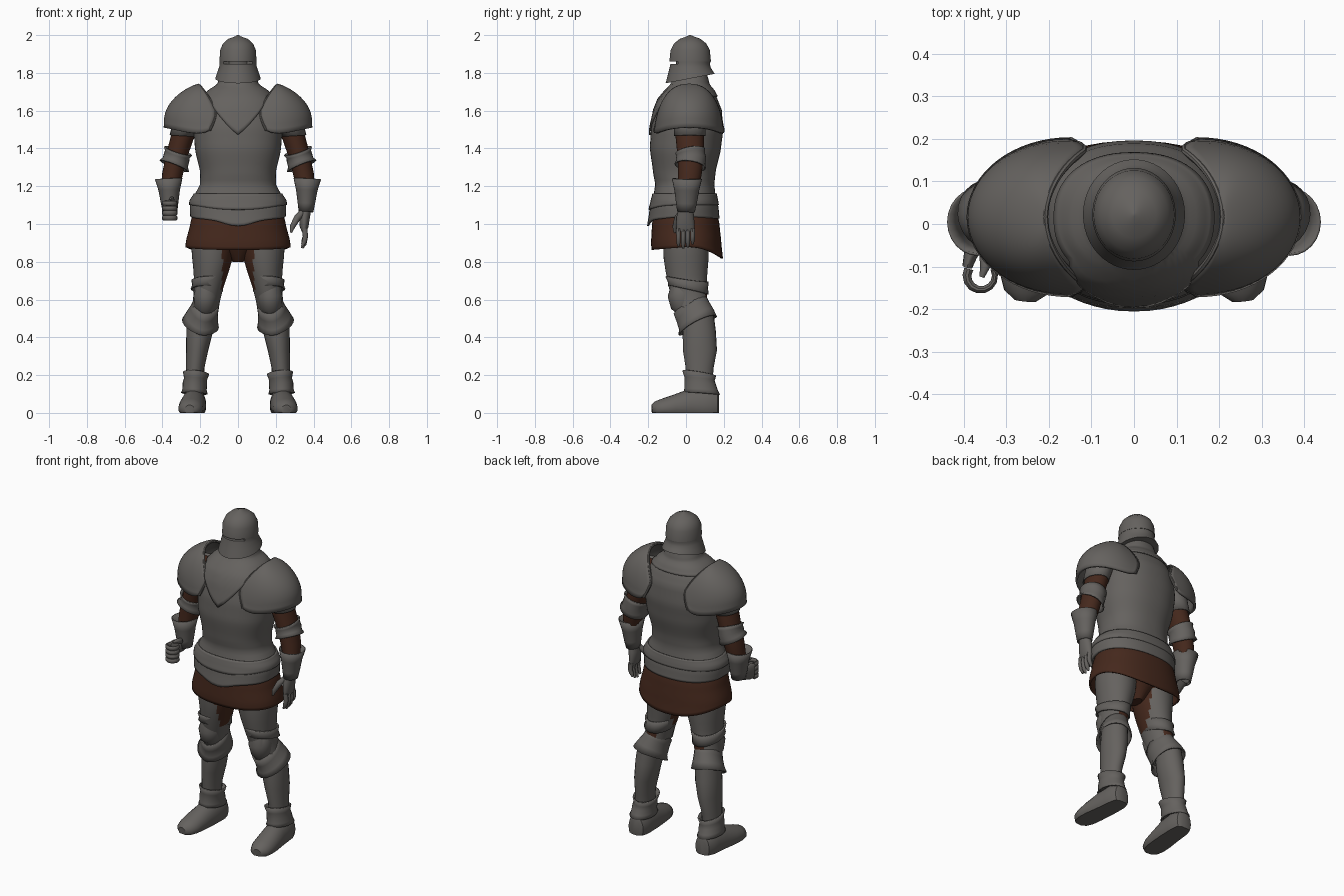
import bpy, bmesh, math
from mathutils import Vector

cube = bpy.data.objects.get("Cube")
if cube:
    bpy.data.objects.remove(cube, do_unlink=True)


def material(name, rgb):
    m = bpy.data.materials.new(name)
    m.use_nodes = True
    m.diffuse_color = (*rgb, 1)
    bsdf = m.node_tree.nodes["Principled BSDF"]
    bsdf.inputs["Base Color"].default_value = (*rgb, 1)
    bsdf.inputs["Roughness"].default_value = 0.6
    return m


STEEL = material("dark steel", (0.13, 0.122, 0.114))
CLOTH = material("brown cloth", (0.06, 0.0215, 0.012))


def loft(name, rings, mat=STEEL, cap=True, closed=True, thick=0, paint=None):
    """Skin a list of point rings; paint(face) picks faces for the cloth colour."""
    bm = bmesh.new()
    rows = [[bm.verts.new(p) for p in r] for r in rings]
    n = len(rows[0])
    for a, b in zip(rows, rows[1:]):
        for i in range(n if closed else n - 1):
            j = (i + 1) % n
            bm.faces.new((a[i], a[j], b[j], b[i]))
    if cap:
        bm.faces.new(rows[0])
        bm.faces.new(rows[-1])
    bmesh.ops.remove_doubles(bm, verts=bm.verts, dist=0.0002)
    bmesh.ops.recalc_face_normals(bm, faces=bm.faces)
    bm.normal_update()
    if paint:
        for f in bm.faces:
            f.material_index = int(paint(f))
    mesh = bpy.data.meshes.new(name)
    bm.to_mesh(mesh)
    bm.free()
    ob = bpy.data.objects.new(name, mesh)
    bpy.context.collection.objects.link(ob)
    mesh.materials.append(mat)
    if paint:
        mesh.materials.append(CLOTH)
    if thick:
        mod = ob.modifiers.new("plate thickness", "SOLIDIFY")
        mod.thickness, mod.offset = thick, 0
    bpy.ops.object.select_all(action="DESELECT")
    ob.select_set(True)
    bpy.context.view_layer.objects.active = ob
    bpy.ops.object.shade_smooth_by_angle(angle=math.radians(40))


def tube(name, pts, side=1, ref=(0, 1, 0), segs=24, warp=None, **kw):
    """Limb through (x, y, z, radius a, radius b), on either side of the body."""
    c = [Vector(p[:3]) for p in pts]
    rings = []
    for i, p in enumerate(pts):
        t = (c[min(i + 1, len(c) - 1)] - c[max(i - 1, 0)]).normalized()
        u = Vector(ref).cross(t).normalized()
        v = t.cross(u)
        ring = []
        for k in range(segs):
            a = math.tau * k / segs
            q = c[i] + u * p[3] * math.cos(a) + v * p[4] * math.sin(a)
            if warp:
                q = warp(q)
            ring.append((q.x * side, q.y, q.z))
        rings.append(ring)
    loft(name, rings, **kw)


def sample(profile, z):
    z = min(max(z, profile[0][0]), profile[-1][0])
    for a, b in zip(profile, profile[1:]):
        if z <= b[0]:
            t = (z - a[0]) / (b[0] - a[0])
            t = t * t * (3 - 2 * t) * 0.4 + t * 0.6
            return [a[k] + (b[k] - a[k]) * t for k in (1, 2, 3)]


def shell(name, profile, low, high, grow=0, rows=12, segs=56, cap=False, **kw):
    """Body wrap between heights low(angle) and high; angle 0 is the front."""
    rings = []
    for r in range(rows + 1):
        ring = []
        for k in range(segs):
            a = math.tau * k / segs
            z = low(a) + (high - low(a)) * r / rows
            rx, yf, yb = sample(profile, z)
            s, c = math.sin(a), math.cos(a)
            mid, ry = (yf + yb) / 2, (yb - yf) / 2
            ring.append((math.copysign(abs(s) ** 0.88, s) * (rx + grow),
                         mid - math.copysign(abs(c) ** 0.88, c) * (ry + grow), z))
        rings.append(ring)
    loft(name, rings, cap=cap, **kw)


# Body: height, half width, front y, back y
TORSO = [(.97, .245, -.205, .18), (1.08, .252, -.19, .17), (1.12, .25, -.18, .163), (1.16, .226, -.17, .155),
         (1.21, .201, -.163, .15), (1.27, .2, -.174, .156), (1.4, .228, -.191, .185),
         (1.5, .235, -.186, .197), (1.6, .22, -.166, .19), (1.66, .195, -.143, .168),
         (1.7, .155, -.11, .145), (1.74, .1, -.07, .115), (1.8, .075, -.05, .1)]
SKIRT = [(.8, .28, -.172, .192), (.9, .272, -.18, .182), (1.0, .248, -.175, .172),
         (1.08, .225, -.16, .155)]
back = lambda a: max(0, -math.cos(a))
front = lambda a: max(0, math.cos(a))

shell("breastplate", TORSO, lambda a: 1.1, 1.8, rows=32, cap=True)
shell("gorget", TORSO, lambda a: 1.675 if math.cos(a) < 0 else 1.472 + .203 * min(1, abs(math.sin(a)) * 1.3),
      1.79, .006, thick=.008)
shell("upper_fauld", TORSO, lambda a: 1.1 - .025 * front(a) ** 3, 1.16, .003, rows=6, thick=.01)
shell("lower_fauld", TORSO, lambda a: 1.04 - .02 * front(a) - .03 * math.exp(-(math.sin(a) / .35) ** 2)
      * front(a) - .012 * back(a), 1.12, -.002, rows=8, thick=.01)
shell("skirt", SKIRT, lambda a: .878 - .015 * front(a) - .06 * back(a) ** 2, 1.07, mat=CLOTH, thick=.01)
tube("breeches", [(0, 0, 1.06, .2, .14), (0, 0, .95, .2, .13), (0, .01, .86, .085, .09), (0, .01, .8, .03, .05)],
     mat=CLOTH)

# Helmet: front is pushed in along the eye slit, rim rises toward the back
HELM = [(1.745, .12, .13), (1.79, .11, .118), (1.83, .1, .108), (1.847, .097, .105),
        (1.847, .097, .105), (1.86, .097, .107), (1.86, .098, .11), (1.92, .095, .104),
        (1.955, .08, .086), (1.98, .052, .055), (1.992, .018, .022), (2.0, .003, .004)]
rings = []
for i, (z, rx, ry) in enumerate(HELM):
    ring = []
    for k in range(48):
        a = math.tau * k / 48
        slit = .7 if i in (4, 5) and math.cos(a) > .62 else 1
        lift = .05 * (1 - math.cos(a)) / 2 * max(0, (1.83 - z) / .085)
        ring.append((rx * math.sin(a) * slit, .022 - ry * math.cos(a) * slit, z + lift))
    rings.append(ring)
loft("helmet", rings)


def pauldron(side, label):
    """Dome with a long ridge; its open inner edge bulges over the chest."""
    rings = []
    for r in range(15):
        e = r / 14 * math.pi / 2
        s, c = math.sin(e), max(math.cos(e), .002)
        reach = 90 + 17 * min(1, s / .4)
        lip = 1.03 if r == 0 else 1
        ring = []
        for k in range(33):
            t = -1 + k / 16
            a = math.radians(reach * t)
            z0 = 1.457 + .053 * max(0, math.cos(a)) + .04 * t ** 8
            ring.append((side * (.15 + .06 * s + .23 * lip * c ** 1.6 * math.cos(a)),
                         .016 + .176 * lip * c ** .85 * math.sin(a), z0 + (1.735 - z0) * s))
        rings.append(ring)
    loft(label + "pauldron", rings, cap=False, closed=False, thick=.014)
    rim = [ring[0] for ring in rings[:-1]] + [ring[-1] for ring in rings[::-1]]
    tube(label + "pauldron_rim", [(side * p[0], p[1], p[2], .008, .008) for p in rim],
         side, ref=(1, 0, 0), segs=8)


def thigh_cloth(f):
    """Bare cloth tapering down the inner thigh, and behind the knee."""
    p, n = f.calc_center_median(), f.normal
    inward = n.x * math.copysign(1, p.x)
    return inward + .2 * n.y < -.55 - (.87 - p.z) * 1.9 or (.6 < p.z < .65 and n.y > .8)


for side, label in ((1, "left_"), (-1, "right_")):
    pauldron(side, label)
    # Arms
    tube(label + "sleeve", [(.25, .02, 1.6, .07, .08), (.295, .02, 1.46, .06, .075),
         (.325, .025, 1.36, .056, .07), (.348, .02, 1.26, .054, .062), (.365, .005, 1.15, .042, .05)],
         side, mat=CLOTH)
    tube(label + "upper_arm_plate", [(.25, .02, 1.61, .075, .085), (.28, .02, 1.52, .068, .082),
         (.296, .02, 1.468, .066, .081)], side, cap=False, thick=.006,
         warp=lambda q: q + Vector((0, 0, -.25 * (q.x - .29))))
    tube(label + "elbow_guard", [(.317, .022, 1.388, .072, .076), (.321, .025, 1.37, .063, .072),
         (.326, .027, 1.348, .065, .076), (.332, .025, 1.325, .065, .074), (.338, .022, 1.305, .078, .08)],
         side, cap=False, thick=.008, warp=lambda q: q + Vector((0, 0, .1 * (q.x - .325))))
    tube(label + "gauntlet_cuff", [(.367, .005, 1.24, .07, .077), (.364, .004, 1.18, .054, .063),
         (.362, .002, 1.11, .043, .052), (.36, 0, 1.065, .036, .044)], side, thick=.006, cap=False)
    # Legs
    tube(label + "thigh", [(.13, 0, .99, .11, .118), (.134, 0, .88, .113, .12), (.137, .001, .82, .107, .119),
         (.143, .003, .76, .095, .112), (.149, .006, .715, .086, .106), (.155, .01, .67, .077, .1),
         (.17, .025, .58, .07, .09), (.19, .05, .5, .07, .085)], side, segs=40, paint=thigh_cloth)
    tube(label + "upper_knee_plate", [(.157, .005, .71, .086, .112), (.16, .01, .68, .078, .102),
         (.165, .012, .655, .083, .104)], side, cap=False, thick=.01,
         warp=lambda q: q + Vector((0, 0, -.15 * (q.x - .16) - .3 * q.y)))
    tube(label + "knee_cap", [(.167, -.01, .7, .02, .02), (.168, -.018, .675, .052, .06),
         (.17, -.02, .62, .066, .077), (.173, -.012, .565, .06, .068), (.178, 0, .53, .04, .04)], side)
    tube(label + "lower_knee_plate", [(.167, .018, .595, .066, .085), (.178, .035, .55, .071, .086),
         (.192, .055, .5, .083, .092), (.199, .062, .465, .096, .1)], side, cap=False, thick=.008,
         warp=lambda q: q + Vector((0, 0, .3 * (q.y - .06) + .12 * (abs(q.x - .19) - .05))))
    tube(label + "greave", [(.195, .065, .53, .068, .08), (.204, .07, .43, .07, .088), (.217, .074, .33, .058, .09),
         (.227, .072, .24, .049, .074), (.23, .07, .12, .05, .068)], side)
    tube(label + "ankle_guard", [(.222, .07, .212, .066, .086), (.225, .072, .18, .057, .076),
         (.228, .075, .155, .061, .081), (.23, .08, .125, .06, .086), (.231, .083, .105, .067, .094)],
         side, cap=False, thick=.008, warp=lambda q: q + Vector((0, 0, -.22 * (q.y - .07))))
    # Sole is flattened against the ground
    tube(label + "boot", [(.227, .174, .04, .03, .055), (.227, .165, .04, .048, .075), (.229, .13, .04, .06, .088),
         (.231, .09, .04, .063, .095), (.236, .02, .038, .066, .088), (.245, -.06, .03, .069, .066),
         (.25, -.12, .022, .066, .054), (.254, -.16, .018, .052, .043), (.256, -.18, .016, .026, .026)],
         side, ref=(0, 0, 1), warp=lambda q: Vector((q.x, q.y, max(q.z, 0))))

# Open left hand
tube("left_palm", [(.36, 0, 1.09, .03, .036), (.352, -.003, 1.04, .029, .046), (.35, -.003, .985, .023, .048),
     (.35, -.003, .96, .013, .044)])
for i in range(4):
    y, drop = -.04 + .025 * i, (.01, 0, .006, .022)[i]
    tube("left_finger", [(.352, y, .975, .015, .013), (.357, y, .935, .014, .012),
         (.35, y, .895 + drop, .013, .012), (.34, y, .872 + drop, .006, .006)], segs=10)
tube("left_thumb", [(.345, -.02, 1.065, .018, .018), (.312, -.045, 1.03, .018, .018),
     (.288, -.058, .985, .014, .014), (.28, -.06, .955, .006, .006)], segs=10)

# Closed right hand, fingers curled around an empty grip
tube("right_palm", [(-.362, .01, 1.09, .03, .034), (-.368, -.03, 1.082, .024, .042),
     (-.385, -.075, 1.077, .016, .048), (-.392, -.1, 1.075, .012, .045)], ref=(0, 0, 1))
for i in range(4):
    z = 1.032 + .026 * i
    arc = [math.radians(150 + 240 * k / 9) for k in range(10)]
    tube("right_finger", [(-.36 + .033 * math.cos(a), -.122 + .033 * math.sin(a), z, .011 - .0005 * k, .013)
         for k, a in enumerate(arc)], ref=(0, 0, 1), segs=10)
tube("right_thumb", [(-.37, -.03, 1.1, .015, .015), (-.35, -.065, 1.125, .015, .015),
     (-.35, -.1, 1.135, .012, .012), (-.358, -.125, 1.135, .006, .006)], ref=(0, 0, 1), segs=10)
